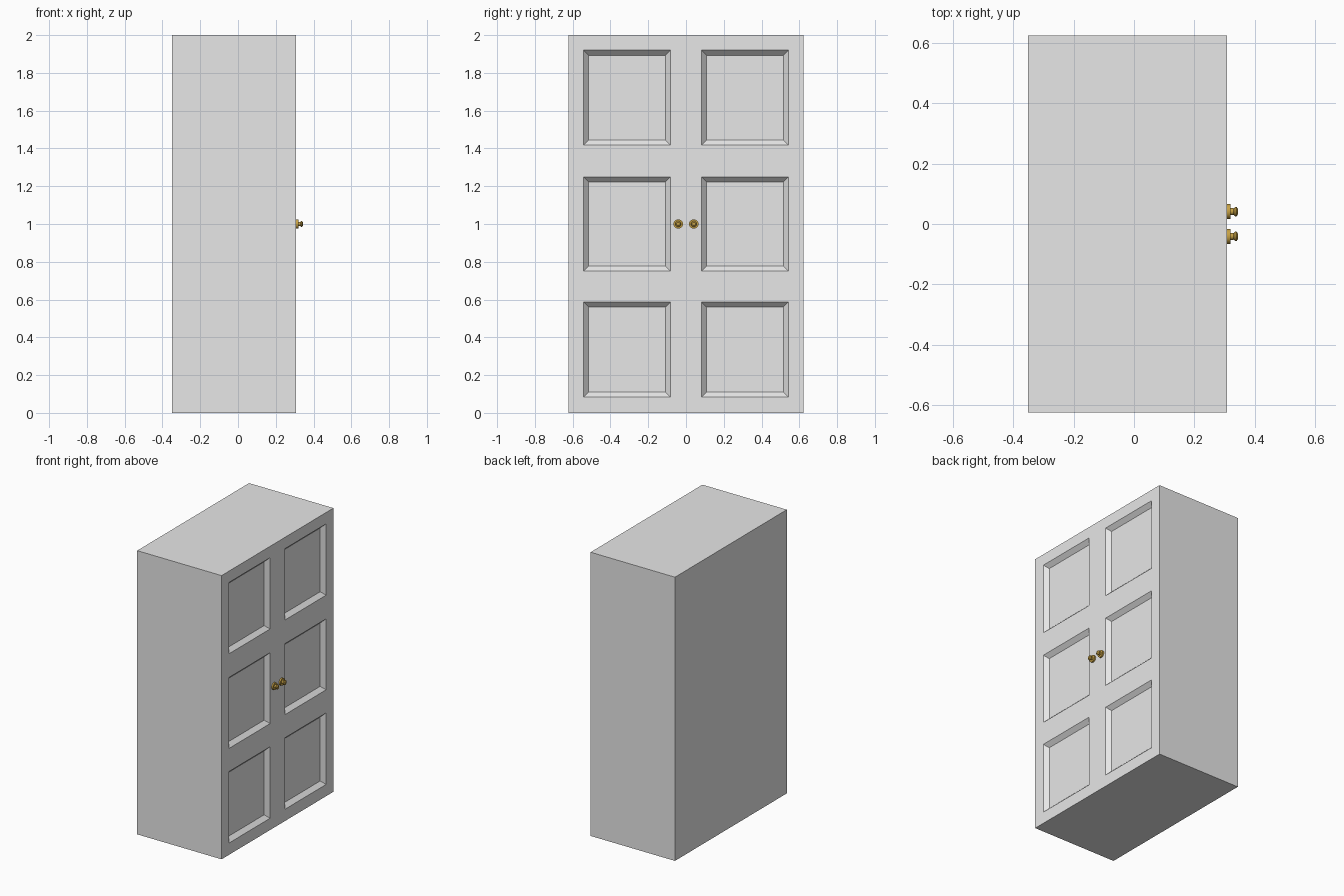
import bpy
import bmesh
import math
from mathutils import Matrix, Vector

if "Cube" in bpy.data.objects:
    bpy.data.objects.remove(bpy.data.objects["Cube"], do_unlink=True)


def material(name, rgb):
    mat = bpy.data.materials.new(name)
    mat.use_nodes = True
    mat.diffuse_color = (*rgb, 1)
    mat.node_tree.nodes["Principled BSDF"].inputs["Base Color"].default_value = (*rgb, 1)
    return mat


def make_object(name, bm, mat):
    bmesh.ops.recalc_face_normals(bm, faces=bm.faces)
    mesh = bpy.data.meshes.new(name)
    bm.to_mesh(mesh)
    bm.free()
    mesh.materials.append(mat)
    obj = bpy.data.objects.new(name, mesh)
    bpy.context.collection.objects.link(obj)
    return obj


grey = material("light grey paint", (0.8, 0.8, 0.8))
brass = material("brass", (0.57, 0.36, 0.06))

BACK, FRONT, HALF_W, HEIGHT = -0.35, 0.308, 0.623, 2.0
BEVEL, DEPTH = 0.038, 0.028
columns = [(-0.542, -0.082), (0.082, 0.542)]
rows = [(0.083, 0.587), (0.75, 1.25), (1.417, 1.92)]

# Cabinet body, cut along the panel edges on the door side
bm = bmesh.new()
bmesh.ops.create_cube(bm, size=1, matrix=Matrix.Translation(
    ((BACK + FRONT) / 2, 0, HEIGHT / 2)) @ Matrix.Diagonal((FRONT - BACK, HALF_W * 2, HEIGHT, 1)))


def door_faces():
    return [f for f in bm.faces if f.calc_center_median().x > FRONT - 0.001]


def slice_doors(axis, values):
    for v in values:
        faces = door_faces()
        edges = {e for f in faces for e in f.edges}
        verts = {w for f in faces for w in f.verts}
        bmesh.ops.bisect_plane(bm, geom=[*verts, *edges, *faces],
                               plane_co=axis * v, plane_no=axis)


slice_doors(Vector((0, 1, 0)), [v for c in columns for v in c])
slice_doors(Vector((0, 0, 1)), [v for r in rows for v in r])


# Sunken door panels with sloping borders
def is_panel(face):
    c = face.calc_center_median()
    return any(a < c.y < b for a, b in columns) and any(a < c.z < b for a, b in rows)


bmesh.ops.recalc_face_normals(bm, faces=bm.faces)
panels = [f for f in door_faces() if is_panel(f)]
bmesh.ops.inset_individual(bm, faces=panels, thickness=BEVEL, depth=-DEPTH)
make_object("cabinet_body", bm, grey)

# Turned door knobs: (distance from door, radius)
profile = [(0, 0), (0, 0.025), (0.011, 0.025), (0.011, 0.012), (0.022, 0.011),
           (0.027, 0.016), (0.031, 0.016), (0.036, 0.009), (0.036, 0)]
for side, name in ((-1, "right_door_knob"), (1, "left_door_knob")):
    bm = bmesh.new()
    points = [bm.verts.new((FRONT + d, side * 0.041, 1 + r)) for d, r in profile]
    edges = [bm.edges.new(pair) for pair in zip(points, points[1:])]
    bmesh.ops.spin(bm, geom=points + edges, cent=(FRONT, side * 0.041, 1),
                   axis=(1, 0, 0), angle=math.tau, steps=24)
    bmesh.ops.remove_doubles(bm, verts=bm.verts, dist=0.0001)
    knob = make_object(name, bm, brass)
    bpy.ops.object.select_all(action="DESELECT")
    knob.select_set(True)
    bpy.context.view_layer.objects.active = knob
    bpy.ops.object.shade_smooth_by_angle(angle=math.radians(35))
